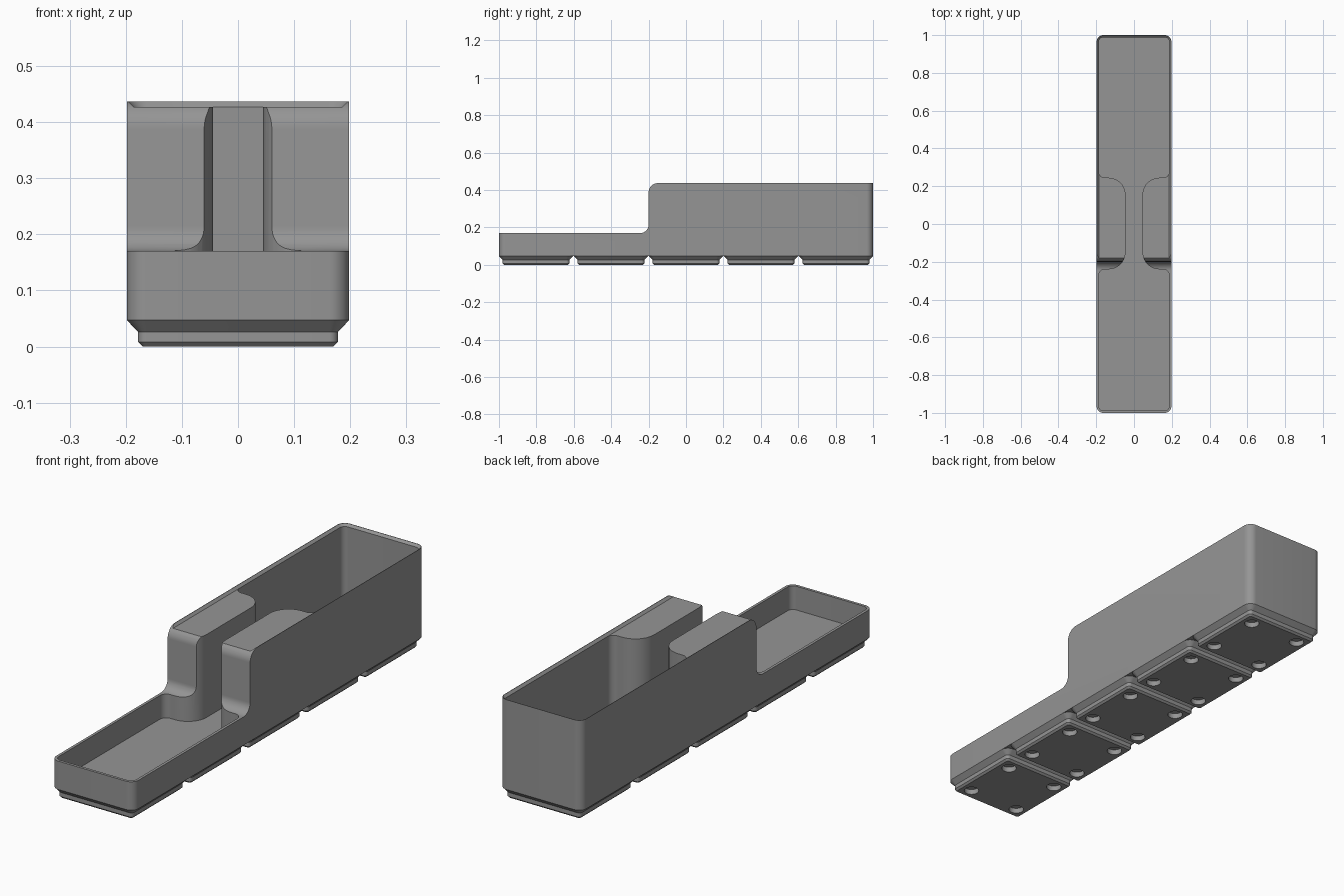
import bpy, bmesh, math
from mathutils import Vector

if "Cube" in bpy.data.objects:
    bpy.data.objects.remove(bpy.data.objects["Cube"])

HX, HY = 0.198, 1.0            # outer half width and half length
RIM_LOW, RIM_HIGH = 0.17, 0.437
FLOOR, BASE = 0.067, 0.047
PITCH = 0.401

grey = bpy.data.materials.new("mid_grey")
grey.diffuse_color = (0.3, 0.3, 0.3, 1)
grey.use_nodes = True
grey.node_tree.nodes["Principled BSDF"].inputs["Base Color"].default_value = grey.diffuse_color


def rounded(corners, steps=10):
    """Polygon of (a, b, radius) corners with each corner replaced by an arc."""
    out, n = [], len(corners)
    for i, (a, b, r) in enumerate(corners):
        p = Vector((a, b))
        if r == 0:
            out.append(p)
            continue
        u = (Vector(corners[i - 1][:2]) - p).normalized()
        v = (Vector(corners[(i + 1) % n][:2]) - p).normalized()
        half = u.angle(v) / 2
        c = p + (u + v).normalized() * (r / math.sin(half))
        start, end = p + u * (r / math.tan(half)) - c, p + v * (r / math.tan(half)) - c
        sweep = start.angle_signed(end)
        for k in range(steps + 1):
            t = -sweep * k / steps
            out.append(c + Vector((start.x * math.cos(t) - start.y * math.sin(t),
                                   start.x * math.sin(t) + start.y * math.cos(t))))
    return out


def rect(hx, y0, y1, r):
    return rounded([(-hx, y0, r), (hx, y0, r), (hx, y1, r), (-hx, y1, r)])


def loft(name, rings):
    """Closed solid through rings of 3D points."""
    bm = bmesh.new()
    loops = [[bm.verts.new(p) for p in ring] for ring in rings]
    n = len(loops[0])
    for lo, hi in zip(loops, loops[1:]):
        for i in range(n):
            j = (i + 1) % n
            bm.faces.new((lo[i], lo[j], hi[j], hi[i]))
    bm.faces.new(loops[0][::-1])
    bm.faces.new(loops[-1])
    bmesh.ops.recalc_face_normals(bm, faces=bm.faces)
    me = bpy.data.meshes.new(name)
    bm.to_mesh(me)
    bm.free()
    ob = bpy.data.objects.new(name, me)
    bpy.context.collection.objects.link(ob)
    me.materials.append(grey)
    return ob


def at_z(outline, z):
    return [(p.x, p.y, z) for p in outline]


def boolean(ob, cutter, op='DIFFERENCE'):
    m = ob.modifiers.new("cut", 'BOOLEAN')
    m.operation, m.object, m.solver = op, cutter, 'EXACT'
    bpy.context.view_layer.objects.active = ob
    bpy.ops.object.modifier_apply(modifier=m.name)
    bpy.data.objects.remove(cutter)


def smooth(ob):
    bpy.ops.object.select_all(action='DESELECT')
    ob.select_set(True)
    bpy.context.view_layer.objects.active = ob
    bpy.ops.object.shade_smooth_by_angle(angle=math.radians(25))


# Bin body: stepped side profile trimmed to a rounded plan
side = rounded([(-1.1, BASE, 0), (1.1, BASE, 0), (1.1, RIM_HIGH, 0),
                (-0.2, RIM_HIGH, 0.05), (-0.2, RIM_LOW, 0.045), (-1.1, RIM_LOW, 0)])
body = loft("bin_body", [at_z(rect(HX, -HY, HY, 0.036), z) for z in (BASE, 0.6)])
boolean(body, loft("side_profile", [[(x, p.x, p.y) for p in side] for x in (-0.3, 0.3)]),
        'INTERSECT')

# Two compartments joined by a narrow channel
IX, IY = 0.186, 0.988
half = [(IX, -IY, 0.024), (IX, -0.24, 0.03), (0.045, -0.24, 0.09),
        (0.045, 0.245, 0.09), (IX, 0.245, 0.03), (IX, IY, 0.024)]
pocket = rounded(half + [(-x, y, r) for x, y, r in reversed(half)])
boolean(body, loft("pocket_cutter", [at_z(pocket, z) for z in (FLOOR, 0.6)]))

# Bevelled lip standing slightly above the channel blocks
boolean(body, loft("lip_cutter", [at_z(rect(IX, -0.4, IY, 0.024), 0.427),
                                  at_z(rect(IX + 0.01, -0.4, IY + 0.01, 0.034), 0.437),
                                  at_z(rect(IX + 0.01, -0.4, IY + 0.01, 0.034), 0.5)]))
smooth(body)

# Five stepped feet, each with four round sockets underneath
for i in range(5):
    cy = (i - 2) * PITCH
    rings = [at_z(rect(h, cy - h, cy + h, r), z) for h, r, z in
             ((0.17, 0.008, 0), (0.178, 0.0155, 0.008), (0.178, 0.0155, 0.026), (HX, 0.036, BASE))]
    foot = loft(f"foot_{i + 1}", rings)
    for sx in (-1, 1):
        for sy in (-1, 1):
            ring = [Vector((sx * 0.124 + 0.031 * math.cos(a), cy + sy * 0.124 + 0.031 * math.sin(a)))
                    for a in (k * math.tau / 32 for k in range(32))]
            boolean(foot, loft("socket_cutter", [at_z(ring, z) for z in (-0.01, 0.023)]))
    smooth(foot)
